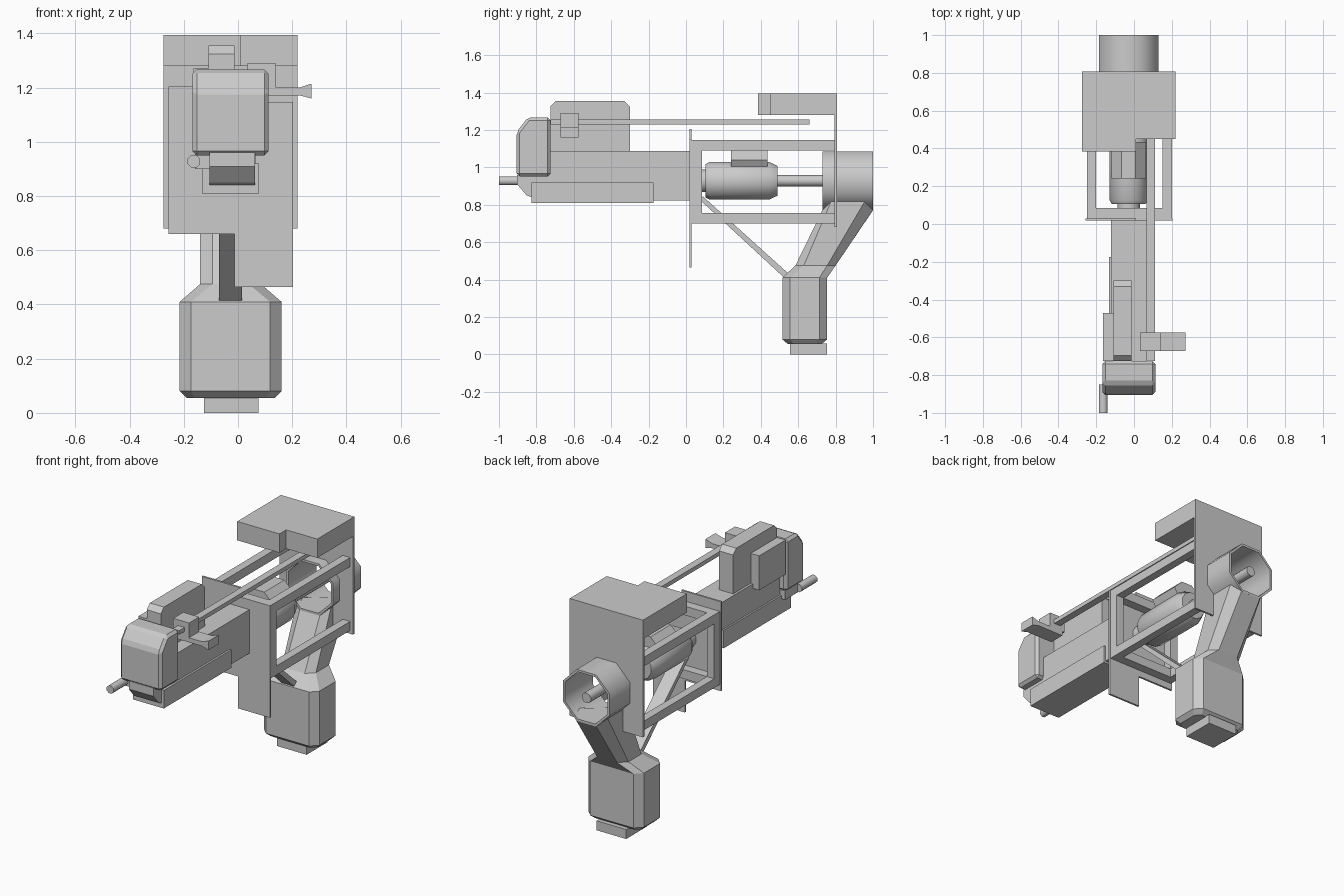
import bpy, bmesh, math
from mathutils import Vector

if "Cube" in bpy.data.objects:
    bpy.data.objects.remove(bpy.data.objects["Cube"])


def finish(name, bm, bevel=0.0, smooth=None):
    bmesh.ops.recalc_face_normals(bm, faces=bm.faces)
    me = bpy.data.meshes.new(name)
    bm.to_mesh(me)
    bm.free()
    ob = bpy.data.objects.new(name, me)
    bpy.context.collection.objects.link(ob)
    if bevel:
        m = ob.modifiers.new("bevel", 'BEVEL')
        m.width, m.segments, m.limit_method = bevel, 1, 'ANGLE'
    if smooth:
        bpy.ops.object.select_all(action='DESELECT')
        ob.select_set(True)
        bpy.context.view_layer.objects.active = ob
        bpy.ops.object.shade_smooth_by_angle(angle=math.radians(smooth))
    return ob


def loft(name, rings, caps=True, closed=False, **kw):
    """Skin a list of equal-length point rings."""
    bm = bmesh.new()
    vs = [[bm.verts.new(p) for p in r] for r in rings]
    pairs = list(zip(vs, vs[1:])) + ([(vs[-1], vs[0])] if closed else [])
    for a, b in pairs:
        for i in range(len(a)):
            j = (i + 1) % len(a)
            bm.faces.new((a[i], a[j], b[j], b[i]))
    if caps and not closed:
        bm.faces.new(vs[0])
        bm.faces.new(vs[-1])
    return finish(name, bm, **kw)


def extrude(name, axis, pts, lo, hi, **kw):
    """Prism of a 2D profile along x, (y,z), or along y, (x,z)."""
    place = (lambda p, d: (d, *p)) if axis == 'x' else (lambda p, d: (p[0], d, p[1]))
    if axis == 'z':
        place = lambda p, d: (*p, d)
    return loft(name, [[place(p, d) for p in pts] for d in (lo, hi)], **kw)


def box(name, x0, x1, y0, y1, z0, z1, **kw):
    return extrude(name, 'z', [(x0, y0), (x1, y0), (x1, y1), (x0, y1)], z0, z1, **kw)


def circle(x, y, z, r, n):
    return [(x + r * math.cos((i + .5) * math.tau / n), y,
             z + r * math.sin((i + .5) * math.tau / n)) for i in range(n)]


def lathe(name, x, z, prof, n, closed=False, smooth=50):
    return loft(name, [circle(x, y, z, r, n) for y, r in prof], closed=closed, smooth=smooth)


def chamfered(x0, x1, y0, y1, z, c):
    return [(x0 + c, y0, z), (x1 - c, y0, z), (x1, y0 + c, z), (x1, y1 - c, z),
            (x1 - c, y1, z), (x0 + c, y1, z), (x0, y1 - c, z), (x0, y0 + c, z)]


CX, CZ, AP = -.028, .928, .1575     # axis of motor, shaft and rear socket

# rear octagonal socket, open at both ends
R = AP / math.cos(math.pi / 8)
lathe("rear_socket", CX, CZ, [(.73, R), (1.0, R), (1.0, R - .015), (.73, R - .015)], 8, True)

# rear plate with octagonal opening: bridge outer outline to the opening
bm = bmesh.new()
outer = [(.22, .928), (.22, 1.395), (CX, 1.395), (-.275, 1.395),
         (-.275, .928), (-.275, .68), (CX, .68), (.22, .68)]
hole = [(CX + (R - .008) * math.cos(i * math.tau / 8 + math.pi / 8),
         CZ + (R - .008) * math.sin(i * math.tau / 8 + math.pi / 8)) for i in range(8)]
ys = (.795, .807)
o = [[bm.verts.new((p[0], y, p[1])) for p in outer] for y in ys]
h = [[bm.verts.new((p[0], y, p[1])) for p in hole] for y in ys]
for i in range(8):
    j = (i + 1) % 8
    for a, b in ((o[0], h[0]), (o[1], h[1]), (o[0], o[1]), (h[0], h[1])):
        bm.faces.new((a[i], a[j], b[j], b[i]))
finish("rear_plate", bm)

# overhanging top box with stepped front
extrude("top_box", 'z', [(-.275, .385), (.01, .385), (.01, .45), (.22, .45),
                         (.22, .805), (-.275, .805)], 1.28, 1.395)

# shaft and motor
lathe("shaft", CX, CZ, [(.48, .031), (1.0, .031)], 10)
lathe("motor", CX, CZ, [(.03, .062), (.105, .062), (.105, .092), (.125, .104),
                        (.445, .104), (.49, .082)], 12, smooth=35)
half = [(.037, 1.095), (.092, 1.04), (.06, .985)]
extrude("motor_cap", 'y', [(CX + x, z) for x, z in half] +
        [(CX - x, z) for x, z in reversed(half)], .24, .435)

# lower handle, foot and slanted neck
neck_low = chamfered(-.14, .085, .585, .80, .475, .045)
loft("handle", [chamfered(-.19, .135, .545, .725, .055, .03),
                chamfered(-.215, .16, .515, .755, .08, .042),
                chamfered(-.215, .16, .515, .755, .41, .042), neck_low])
box("handle_foot", -.125, .075, .555, .755, 0, .058)
neck_top = []
for x, y, z in chamfered(-.14, .085, .73, 1.0, 0, .045):
    neck_top.append((x, y, CZ - AP + max(0, abs(x - CX) - .067)))
loft("neck", [neck_low, neck_top])

# diagonal strut
extrude("strut", 'x', [(.07, .83), (.09, .845), (.55, .43), (.53, .405)], -.07, .015)

# stepped front plate
extrude("front_plate", 'y', [(-.257, .66), (-.013, .66), (-.013, .465), (.203, .465),
                             (.203, 1.148), (.01, 1.148), (.01, 1.205), (-.257, 1.205)],
        .018, .03)

# open cage: side rails, posts and cross bars
for side, x in (("left", -.25), ("right", .15)):
    for level, z in (("lower", .70), ("upper", 1.09)):
        box(f"cage_{level}_{side}_rail", x, x + .05, .03, .80, z, z + .055)
    box(f"cage_{side}_post", x, x + .05, .03, .085, .755, 1.09)
for level, z in (("lower", .70), ("upper", 1.09)):
    box(f"cage_{level}_cross_bar", -.2, .15, .03, .085, z, z + .055)

# front body, underside rail and upper blocks
box("front_body", -.122, .065, -.73, .02, .822, 1.088)
box("underside_rail", -.132, .077, -.825, -.175, .81, .92)
extrude("upper_block", 'x', [(-.725, 1.08), (-.725, 1.325), (-.695, 1.355), (-.33, 1.355),
                             (-.3, 1.325), (-.3, 1.08)], -.108, -.013)
box("side_block", -.165, -.1, -.725, -.47, 1.06, 1.27)

# bevelled head with lower lip
extrude("head", 'x', [(-.905, .95), (-.905, 1.19), (-.845, 1.267), (-.725, 1.267),
                      (-.725, .95)], -.168, .113, bevel=.016)
extrude("head_lip", 'x', [(-.903, .96), (-.903, .91), (-.852, .85), (-.825, .84),
                          (-.725, .84), (-.725, .96)], -.105, .062)

# side pipe with bracket
lathe("side_pipe", -.163, .928, [(-1.0, .025), (-.85, .025)], 8)
box("pipe_bracket", -.158, -.1, -.86, -.73, .9, .955)

# long slide strip, carriage and flared pull
box("slide_strip", .065, .11, -.725, .66, 1.23, 1.255)
box("slide_carriage", .033, .14, -.672, -.575, 1.2, 1.29)
extrude("slide_pull", 'y', [(.05, 1.172), (.225, 1.172), (.272, 1.16), (.272, 1.215),
                            (.225, 1.2), (.05, 1.2)], -.672, -.575)
